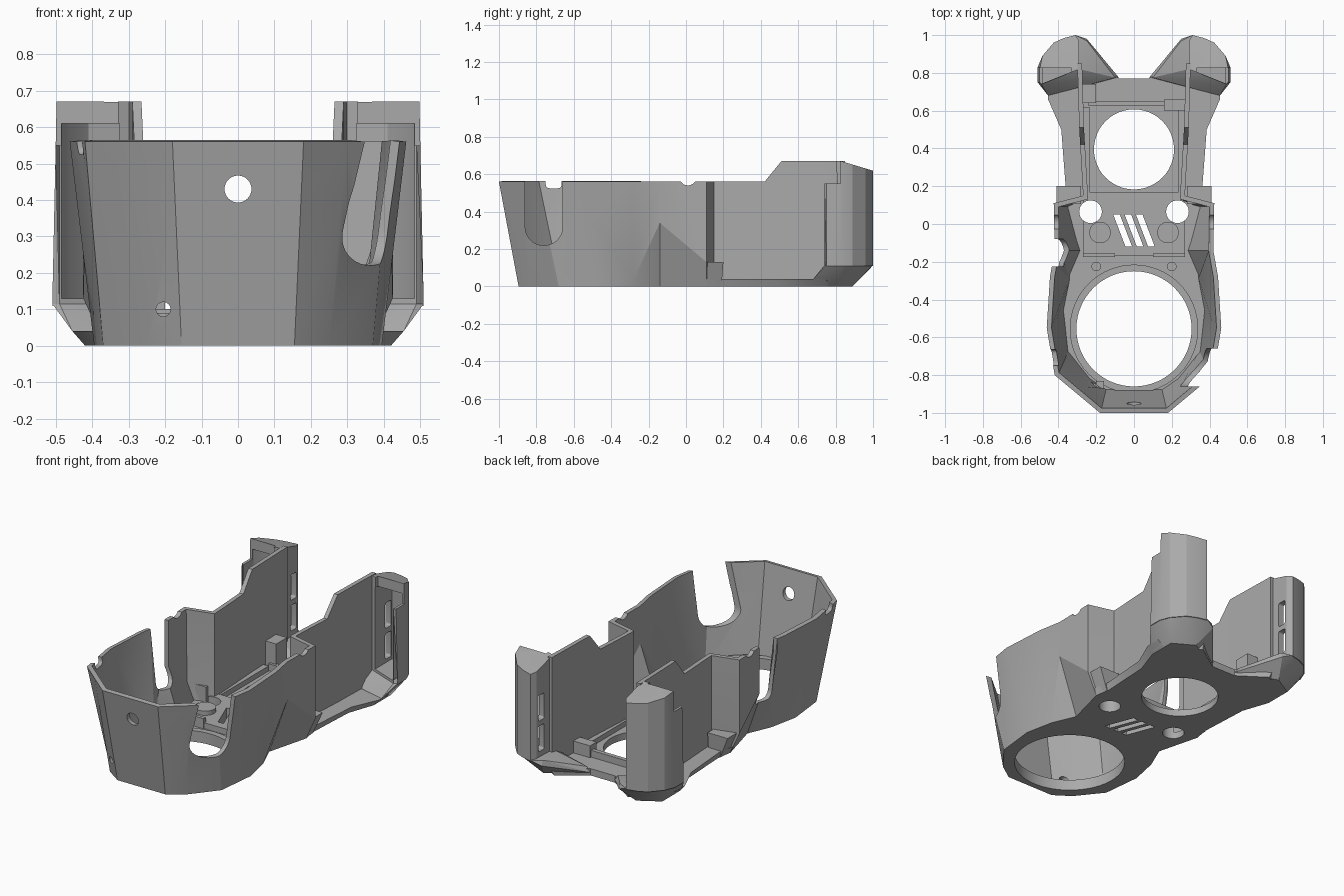
import bpy, bmesh, math
from mathutils import Vector

cube = bpy.data.objects.get("Cube")
if cube:
    bpy.data.objects.remove(cube, do_unlink=True)

grey = bpy.data.materials.new("plain grey")
grey.use_nodes = True
GREY = (0.4, 0.4, 0.4, 1)
grey.diffuse_color = GREY
grey.node_tree.nodes["Principled BSDF"].inputs["Base Color"].default_value = GREY


def finish(name, bm, recalc=True):
    if recalc:
        bmesh.ops.recalc_face_normals(bm, faces=bm.faces)
    me = bpy.data.meshes.new(name)
    bm.to_mesh(me)
    bm.free()
    me.materials.append(grey)
    ob = bpy.data.objects.new(name, me)
    bpy.context.scene.collection.objects.link(ob)
    return ob


def loft(name, *rings):
    """Closed solid through rings of 3D points."""
    bm = bmesh.new()
    loops = [[bm.verts.new(p) for p in r] for r in rings]
    n = len(loops[0])
    for a, b in zip(loops, loops[1:]):
        for i in range(n):
            j = (i + 1) % n
            bm.faces.new((a[i], a[j], b[j], b[i]))
    caps = [bm.faces.new(loops[0][::-1]), bm.faces.new(loops[-1])]
    bm.normal_update()
    bmesh.ops.triangulate(bm, faces=caps)
    return finish(name, bm)


def prism(name, pts, lo, hi, axis="z"):
    place = {"x": lambda u, v, w: (w, u, v),
             "y": lambda u, v, w: (u, w, v),
             "z": lambda u, v, w: (u, v, w)}[axis]
    return loft(name, *[[place(u, v, w) for u, v in pts] for w in (lo, hi)])


def rrect(u0, u1, v0, v1, r, n=6):
    pts = []
    corners = [(u1 - r, v1 - r), (u0 + r, v1 - r), (u0 + r, v0 + r), (u1 - r, v0 + r)]
    for k, (cu, cv) in enumerate(corners):
        for i in range(n + 1):
            a = math.pi / 2 * (k + i / n)
            pts.append((cu + r * math.cos(a), cv + r * math.sin(a)))
    return pts


def rect(u0, u1, v0, v1):
    return [(u0, v0), (u1, v0), (u1, v1), (u0, v1)]


def circle(u, v, r, n=32):
    return [(u + r * math.cos(math.tau * i / n), v + r * math.sin(math.tau * i / n))
            for i in range(n)]


def apply_mod(ob, mod):
    bpy.context.view_layer.objects.active = ob
    bpy.ops.object.modifier_apply(modifier=mod.name)


def cut(ob, pts, lo, hi, axis="z"):
    tool = prism("cutter", pts, lo, hi, axis)
    tool.hide_render = True
    mod = ob.modifiers.new("cut", "BOOLEAN")
    mod.operation, mod.solver, mod.object = "DIFFERENCE", "EXACT", tool
    apply_mod(ob, mod)
    bpy.data.objects.remove(tool, do_unlink=True)


def mirror(pts):
    return [(-p[0],) + tuple(p[1:]) for p in pts[::-1]]


# Shell wall: one folded sheet from the front bowl to the rear panels
bottom = [(.155, -.895), (.25, -.83), (.37, -.68), (.395, -.45), (.36, -.28), (.30, -.14),
          (.365, .11), (.27, .15), (.272, .2), (.285, .42), (.29, .51), (.30, .85)]
top = [(.18, -1), (.30, -.90), (.42, -.80), (.462, -.55), (.445, -.28), (.42, -.14),
       (.425, .11), (.27, .15), (.272, .2), (.285, .42), (.29, .51), (.30, .85)]
mid_z = [.4, .4, .36, .36, .04, .34, .13, .13, .13, .13, .13, .13]
rows = [[], [], []]
for k, (b, t, mz) in enumerate(zip(bottom, top, mid_z)):
    blend = 1 if k in (5, 6) else mz / .56
    m = Vector(b).lerp(Vector(t), blend)
    rows[0].append((*b, 0))
    rows[1].append((m.x, m.y, mz))
    rows[2].append((*t, .67 if k > 9 else .56))
bm = bmesh.new()
sheet = [[bm.verts.new(p) for p in mirror(r) + r] for r in rows]
for lo, hi in zip(sheet, sheet[1:]):
    for i in range(len(lo) - 1):
        bm.faces.new((lo[i], lo[i + 1], hi[i + 1], hi[i]))
shell = finish("shell_wall", bm, recalc=False)
mod = shell.modifiers.new("thickness", "SOLIDIFY")
mod.thickness, mod.offset, mod.use_even_offset = .025, -1, True
apply_mod(shell, mod)

# Openings in the shell
cut(shell, rrect(-.86, -.66, .22, .9, .098, 10), .2, .6, "x")
cut(shell, rrect(-.225, -.08, .2, .9, .05), -.6, -.25, "x")
cut(shell, rrect(-.75, -.665, .525, .7, .02), -.6, -.3, "x")
cut(shell, circle(0, .43, .037), -1.1, -.8, "y")
cut(shell, circle(-.205, .1, .02, 16), -1.1, -.75, "y")
cut(shell, circle(.01, .585, .045, 20), -.6, .6, "x")

# Floor plate with side flanges
edge_low = bottom[:6] + [(.365, .11), (.35, .2), (.365, .5), (.42, .66), (.42, .76),
                         (.24, .88), (.08, .77)]
edge_high = bottom[:6] + [(.38, .11), (.362, .2), (.385, .5), (.455, .66), (.455, .75),
                          (.25, .9), (.08, .77)]
floor = loft("floor_plate", *[[(x, y, z) for x, y in mirror(e) + e]
                              for e, z in ((edge_low, 0), (edge_high, .04))])
bridge = prism("centre_bridge", rrect(-.27, .27, -.17, .17, .02), .03, .075)
ring = prism("front_ring", circle(0, -.555, .34, 64), .02, .065)
parts = [shell, floor, bridge, ring]

for ob in (floor, bridge, ring):
    cut(ob, circle(0, -.555, .305, 64), -.1, .3)
for ob in (floor, bridge):
    cut(ob, circle(0, .395, .212, 48), -.1, .3)
    for s in (-1, 1):
        cut(ob, circle(s * .23, .065, .06), -.1, .3)
    # Plain slanted vents
    for k in (-1, 0, 1):
        c = k * .06
        cut(ob, [(c - .05, .05), (c - .015, .05), (c + .05, -.12), (c + .015, -.12)], -.1, .3)

# Bosses, tabs and rear brackets
for s in (-1, 1):
    side = "left" if s > 0 else "right"

    def span(a, b):
        return sorted((s * a, s * b))

    parts.append(prism(side + "_boss", circle(s * .18, -.045, .057), .05, .1))
    parts.append(prism(side + "_screw_post", circle(s * .2, -.225, .025, 20), .03, .09))
    parts.append(loft(side + "_tab",
                      [(x, y, 0) for x, y in rect(*span(.28, .355), .105, .19)],
                      [(x, y, .13) for x, y in rect(*span(.28, .41), .105, .2)]))
    parts.append(prism(side + "_rail", rect(*span(.235, .27), .17, .62), .03, .07))
    parts.append(prism(side + "_bridge_lip", rect(*span(.1, .27), -.175, -.155), .03, .1))
parts.append(prism("rear_crossbar", rect(-.24, .26, .625, .65), .03, .08))
parts.append(prism("rear_block", rect(-.28, -.2, .64, .74), .03, .2))
parts.append(prism("rear_bracket", rect(.16, .28, .6, .66), .03, .11))
parts.append(prism("front_nub", rect(-.2, -.16, -.87, -.83), .03, .08))

# Rear horns: shells open to the front, with two slits each, on flared feet
plan = [(.29, .82), (.49, .74), (.51, .75), (.51, .83), (.485, .89), (.425, .96),
        (.37, .985), (.31, 1), (.29, .97)]
hollow = [(.325, .6), (.485, .6), (.485, .835), (.462, .88), (.41, .94), (.325, .965)]
for s in (-1, 1):
    side = "left" if s > 0 else "right"
    horn = loft(side + "_horn",
                [(s * x, y, .11) for x, y in plan],
                [(s * (x if x < .5 else x - .012), y, .67 - .3 * max(0, y - .83))
                 for x, y in plan])
    cut(horn, rect(.6, .825, .55, .9), *sorted((s * .33, s * .6)), "x")
    cut(horn, [(s * x, y) for x, y in hollow], .13, .61)
    for z in (.15, .33):
        cut(horn, rrect(.9, .955, z, z + .15, .012), *sorted((s * .2, s * .36)), "x")
    parts.append(horn)

    bm = bmesh.new()
    foot = [(x, y, .115) for x, y in plan]
    foot += [(.2, .8, 0), (.42, .68, 0), (.42, .82, 0), (.3, .89, 0), (.455, .68, .04),
             (.08, .775, .02), (.1, .775, .05), (.25, .98, .09), (.25, .97, .12)]
    for x, y, z in foot:
        bm.verts.new((s * x, y, z))
    bmesh.ops.convex_hull(bm, input=bm.verts)
    loose = [v for v in bm.verts if not v.link_faces]
    bmesh.ops.delete(bm, geom=loose, context="VERTS")
    parts.append(finish(side + "_foot", bm))

# Smooth shading with sharp edges kept
bpy.ops.object.select_all(action="DESELECT")
for ob in parts:
    ob.select_set(True)
bpy.context.view_layer.objects.active = shell
bpy.ops.object.shade_smooth_by_angle(angle=math.radians(20))
